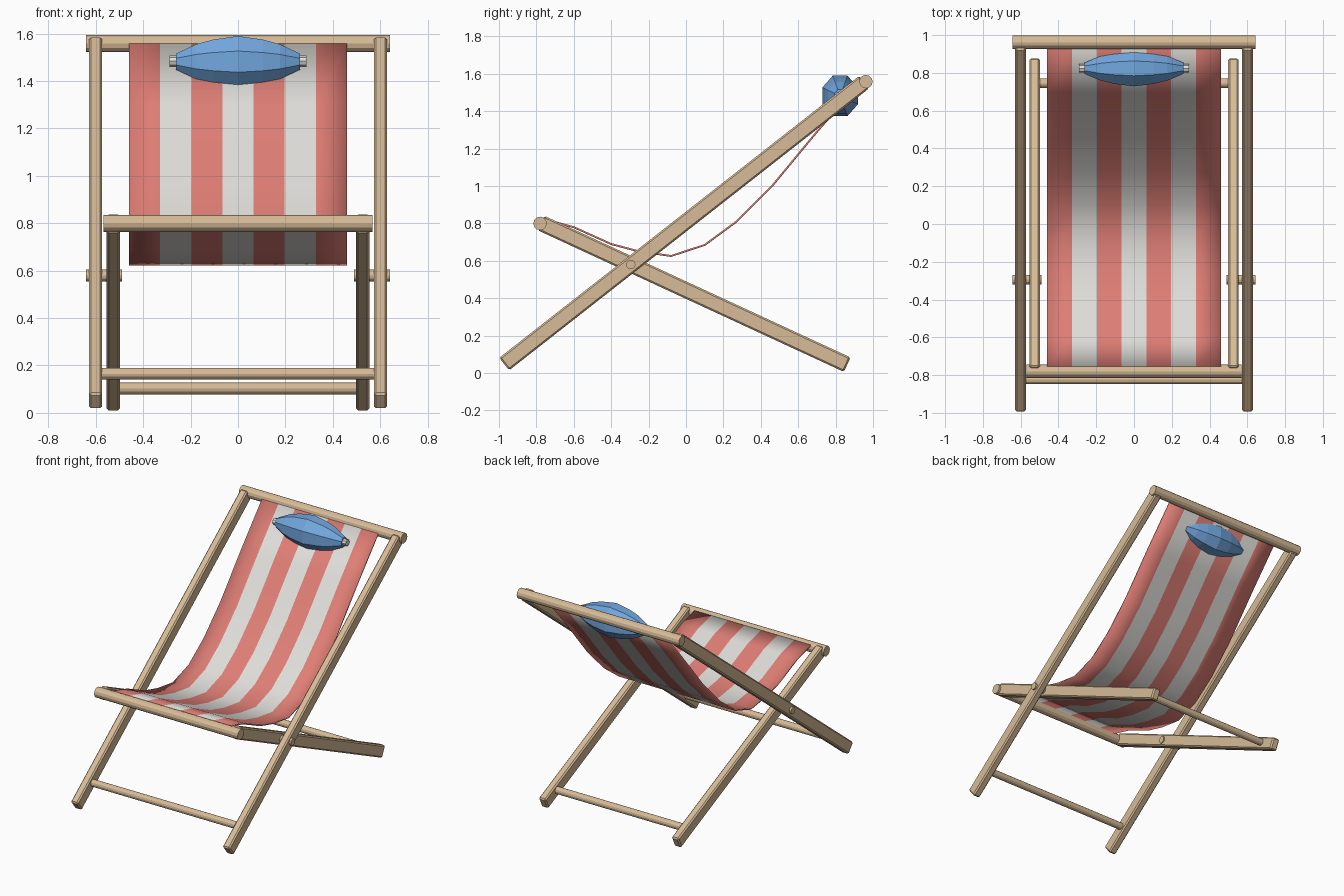
import bpy, bmesh
from math import atan2, cos, sin, pi, hypot

if "Cube" in bpy.data.objects:
    bpy.data.objects.remove(bpy.data.objects["Cube"])


def material(name, rgb):
    m = bpy.data.materials.new(name)
    m.use_nodes = True
    m.diffuse_color = (*rgb, 1)
    m.node_tree.nodes["Principled BSDF"].inputs["Base Color"].default_value = (*rgb, 1)
    return m


wood = material("pale wood", (0.68, 0.50, 0.31))
red = material("coral red cloth", (0.74, 0.21, 0.18))
white = material("off white cloth", (0.74, 0.73, 0.70))
blue = material("pillow blue", (0.17, 0.39, 0.74))


def finish(name, bm, *mats):
    mesh = bpy.data.meshes.new(name)
    bmesh.ops.recalc_face_normals(bm, faces=bm.faces)
    bm.to_mesh(mesh)
    bm.free()
    for m in mats:
        mesh.materials.append(m)
    ob = bpy.data.objects.new(name, mesh)
    bpy.context.collection.objects.link(ob)
    return ob


def rail(name, x, start, end):
    """Bevelled beam between two (y, z) points."""
    dy, dz = end[0] - start[0], end[1] - start[1]
    bm = bmesh.new()
    bmesh.ops.create_cube(bm, size=1)
    bmesh.ops.scale(bm, vec=(0.056, hypot(dy, dz), 0.085), verts=bm.verts)
    ob = finish(name, bm, wood)
    ob.location = (x, (start[0] + end[0]) / 2, (start[1] + end[1]) / 2)
    ob.rotation_euler.x = atan2(dz, dy)
    bevel = ob.modifiers.new("soft edges", "BEVEL")
    bevel.width = 0.009
    bevel.segments = 1


def rod(name, x0, x1, y, z, radius, mat=wood, sides=12):
    """Round bar running along x."""
    bpy.ops.mesh.primitive_cylinder_add(
        vertices=sides, radius=radius, depth=x1 - x0,
        location=((x0 + x1) / 2, y, z), rotation=(0, pi / 2, 0))
    ob = bpy.context.object
    ob.name = name
    ob.data.materials.append(mat)


# Crossing side rails and their pivot pins
for side, s in (("left", 1), ("right", -1)):
    rail(side + "_back_rail", s * 0.601, (-0.972, 0.048), (0.952, 1.555))
    rail(side + "_seat_rail", s * 0.526, (-0.775, 0.802), (0.862, 0.045))
    a, b = sorted((s * 0.49, s * 0.642))
    rod(side + "_pivot_pin", a, b, -0.295, 0.58, 0.025)

# Cross bars
rod("top_bar", -0.642, 0.642, 0.962, 1.558, 0.036)
rod("seat_front_bar", -0.568, 0.568, -0.78, 0.80, 0.036)
rod("front_foot_bar", -0.58, 0.58, -0.823, 0.165, 0.025)
rod("rear_foot_bar", -0.505, 0.505, 0.745, 0.103, 0.025)

# Striped sling cloth
sag = [(-0.755, 0.822), (-0.6, 0.78), (-0.4, 0.69), (-0.25, 0.65), (-0.08, 0.626),
       (0.1, 0.685), (0.27, 0.81), (0.46, 1.0), (0.7, 1.29), (0.93, 1.555)]
stripes = 7
bm = bmesh.new()
rows = [[bm.verts.new((-0.46 + 0.92 * i / stripes, y, z)) for i in range(stripes + 1)]
        for y, z in sag]
for r0, r1 in zip(rows, rows[1:]):
    for i in range(stripes):
        f = bm.faces.new((r0[i], r0[i + 1], r1[i + 1], r1[i]))
        f.material_index = i % 2
        f.smooth = True
sling = finish("sling_cloth", bm, red, white)
solid = sling.modifiers.new("thickness", "SOLIDIFY")
solid.thickness = 0.01
solid.offset = 0

# Faceted head pillow, lathed along x
half = [(0, 1), (0.105, 0.86), (0.177, 0.68), (0.262, 0.31)]
profile = [(-x, r) for x, r in reversed(half[1:])] + half
bm = bmesh.new()
rings = []
for x, r in profile:
    rings.append([bm.verts.new((x, 0.103 * r * cos(pi / 8 + k * pi / 4),
                                0.117 * r * sin(pi / 8 + k * pi / 4))) for k in range(8)])
for r0, r1 in zip(rings, rings[1:]):
    for k in range(8):
        bm.faces.new((r0[k], r0[k - 1], r1[k - 1], r1[k]))
bm.faces.new(rings[0])
bm.faces.new(rings[-1])
pillow = finish("head_pillow", bm, blue)
pillow.location = (0, 0.824, 1.482)

# Pillow end tufts
for side, s in (("left", 1), ("right", -1)):
    a, b = sorted((s * 0.25, s * 0.29))
    rod(side + "_pillow_tuft", a, b, 0.824, 1.484, 0.023, white, 8)
